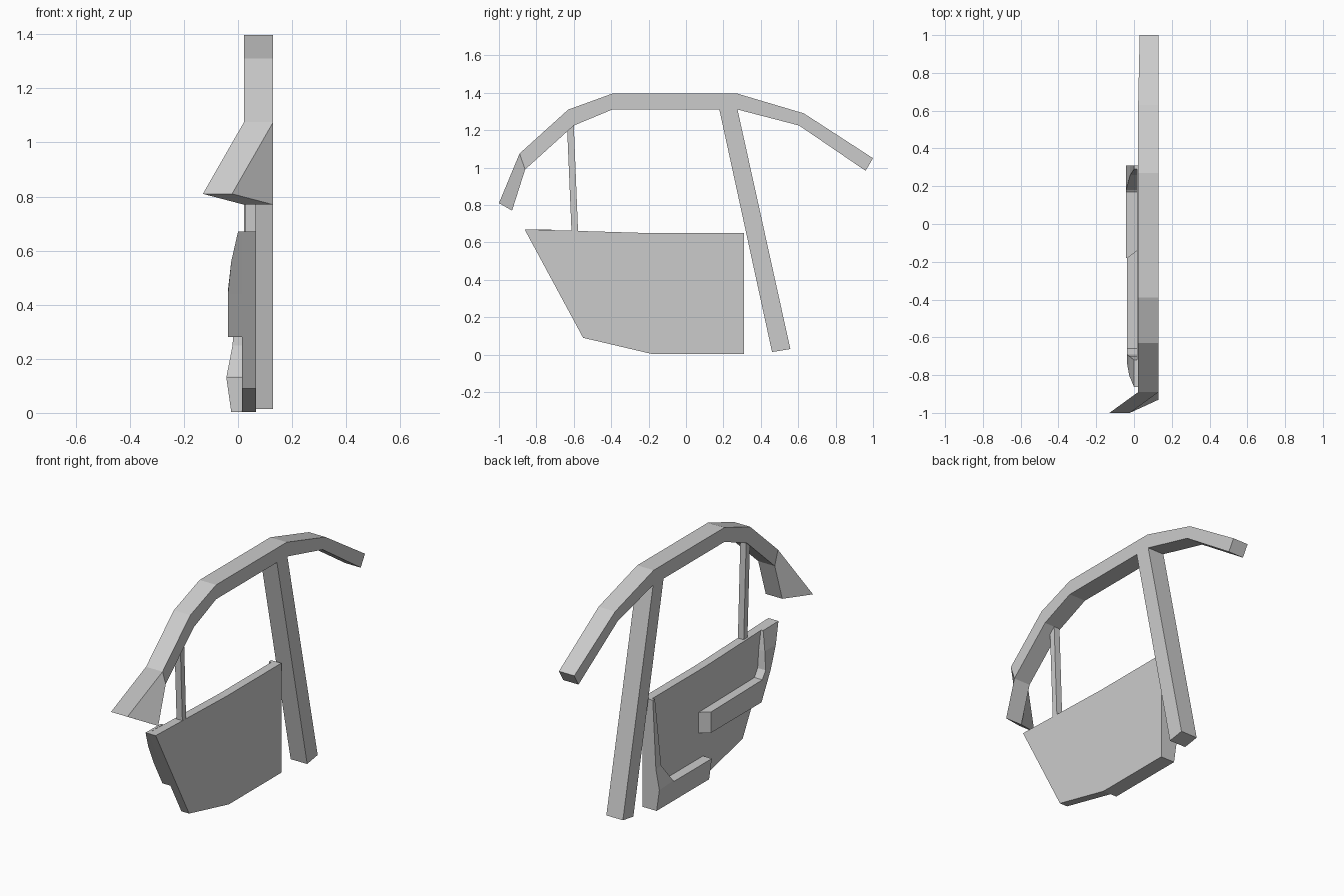
import bpy, bmesh

if "Cube" in bpy.data.objects:
    bpy.data.objects.remove(bpy.data.objects["Cube"])


def loft(name, sections):
    """Closed solid through a list of four-point sections."""
    bm = bmesh.new()
    rings = [[bm.verts.new(p) for p in s] for s in sections]
    for a, b in zip(rings, rings[1:]):
        for i in range(4):
            j = (i + 1) % 4
            bm.faces.new((a[i], a[j], b[j], b[i]))
    bm.faces.new(rings[0])
    bm.faces.new(rings[-1])
    finish(name, bm)


def prism(name, profile, x0, x1):
    """Side profile (y, z) extruded from x0 to x1."""
    bm = bmesh.new()
    a, b = [[bm.verts.new((x, y, z)) for y, z in profile] for x in (x0, x1)]
    n = len(profile)
    for i in range(n):
        j = (i + 1) % n
        bm.faces.new((a[i], a[j], b[j], b[i]))
    bm.faces.new(a)
    bm.faces.new(b)
    finish(name, bm)


def finish(name, bm):
    bmesh.ops.recalc_face_normals(bm, faces=bm.faces)
    mesh = bpy.data.meshes.new(name)
    bm.to_mesh(mesh)
    bm.free()
    bpy.context.collection.objects.link(bpy.data.objects.new(name, mesh))


def trim(name, stations, base):
    """Raised strip on the door; each station is (y, z, x) on both edges."""
    loft(name, [[(base, ya + s, za), (xa, ya, za), (xb, yb, zb), (base, yb + s, zb)]
                for (ya, za, xa), (yb, zb, xb), s in stations])


# Roof rail: outer edge, inner edge, x range; the front foot flares inward
rail = [((-1, .81), (-.93, .77)), ((-.89, 1.075), (-.86, .99)),
        ((-.63, 1.31), (-.60, 1.225)), ((-.39, 1.397), (-.39, 1.312)),
        ((.27, 1.397), (.27, 1.312)), ((.63, 1.29), (.605, 1.225)),
        ((1, 1.05), (.96, .983))]
sections = []
for i, (o, n) in enumerate(rail):
    lo = .03 if i == 6 else .022
    olo, ohi = (-.13, -.022) if i == 0 else (lo, .13)
    sections.append([(olo, *o), (ohi, *o), (.13, *n), (lo, *n)])
loft("roof_rail", sections)

# Posts
prism("rear_pillar", [(.178, 1.312), (.275, 1.312), (.558, .03), (.46, .014)], .022, .13)
prism("window_post", [(-.635, 1.2), (-.60, 1.228), (-.577, .655), (-.612, .655)], .027, .065)

# Door panel
BASE = .015
prism("door_panel", [(-.863, .67), (-.55, .09), (-.18, .003), (.31, .003),
                     (.31, .65), (-.2, .65)], BASE, .066)

# Armrest running into the raised front trim
trim("armrest", [
    ((-.863, .67, 0), (-.72, .668, 0), 0),
    ((-.803, .56, -.025), (-.70, .56, -.025), 0),
    ((-.738, .44, -.037), (-.69, .455, -.037), 0),
    ((-.652, .28, -.037), (-.66, .41, -.037), 0),
    ((-.18, .28, -.037), (-.18, .403, -.037), .04)], BASE)

# Lower pocket running into the rear edge trim
trim("door_pocket", [
    ((-.18, .003, -.025), (-.18, .13, -.043), 0),
    ((.31, .003, -.025), (.17, .13, -.043), 0),
    ((.31, .13, -.043), (.18, .137, -.042), 0),
    ((.31, .25, -.02), (.26, .25, -.02), 0),
    ((.31, .65, 0), (.29, .65, 0), 0)], BASE)
